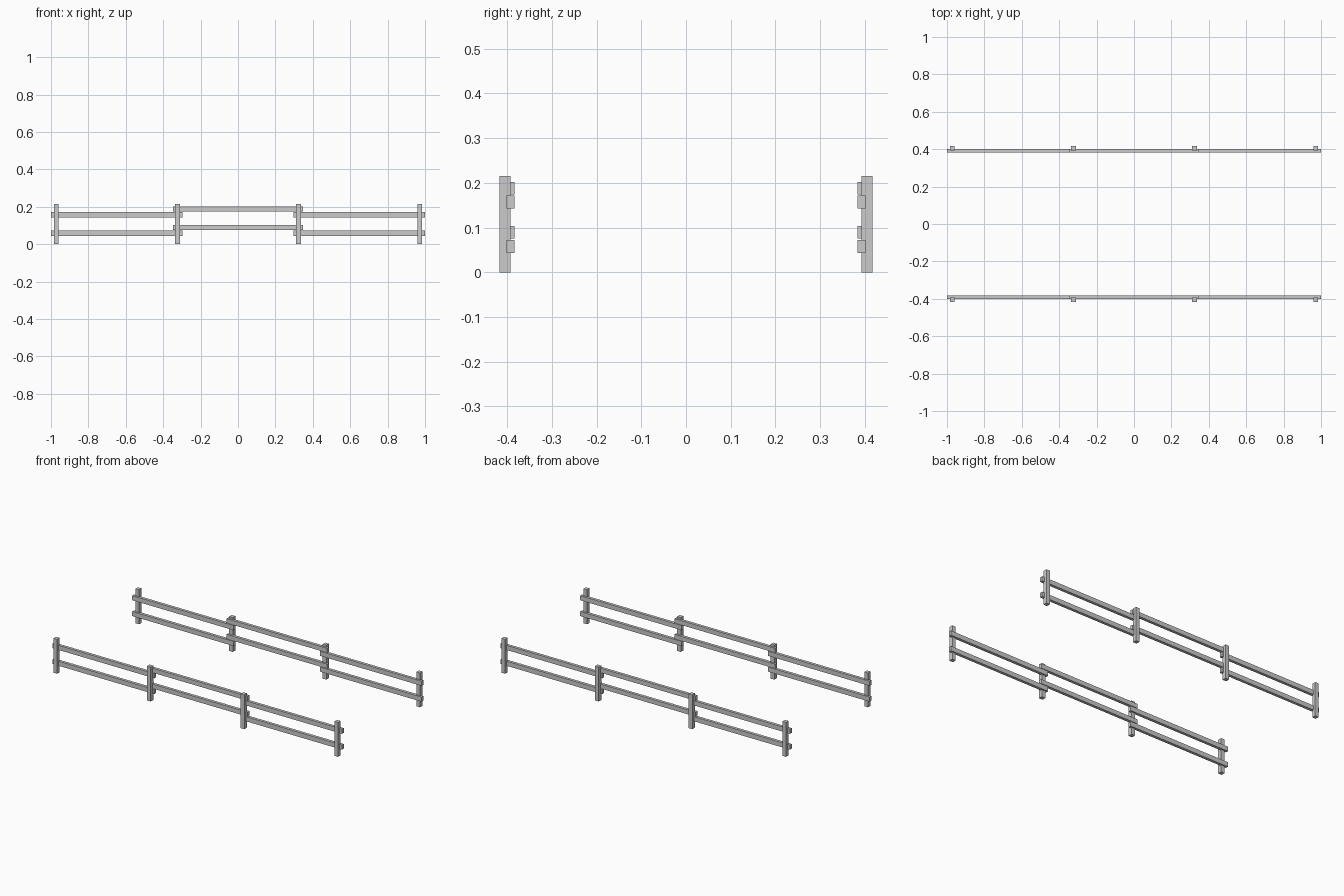
import bpy

if "Cube" in bpy.data.objects:
    bpy.data.objects.remove(bpy.data.objects["Cube"])


def box(name, center, size):
    bpy.ops.mesh.primitive_cube_add(size=1, location=center)
    o = bpy.context.object
    o.name = name
    o.scale = size
    bpy.ops.object.transform_apply(location=False, rotation=False, scale=True)
    return o


for side, label in ((-1, "front"), (1, "back")):
    # posts on the outer side of the rails
    for x in (-0.971, -0.3235, 0.3235, 0.971):
        box(label + "_post", (x, side * 0.405, 0.1075), (0.025, 0.025, 0.215))
    # outer sections sit lower, the middle section sits higher
    for x, length, heights, thick in ((-0.649, 0.702, (0.058, 0.157), 0.029),
                                      (0.0, 0.696, (0.0895, 0.1885), 0.028),
                                      (0.649, 0.702, (0.058, 0.157), 0.029)):
        for z in heights:
            box(label + "_rail", (x, side * 0.3925, z), (length, 0.018, thick))
